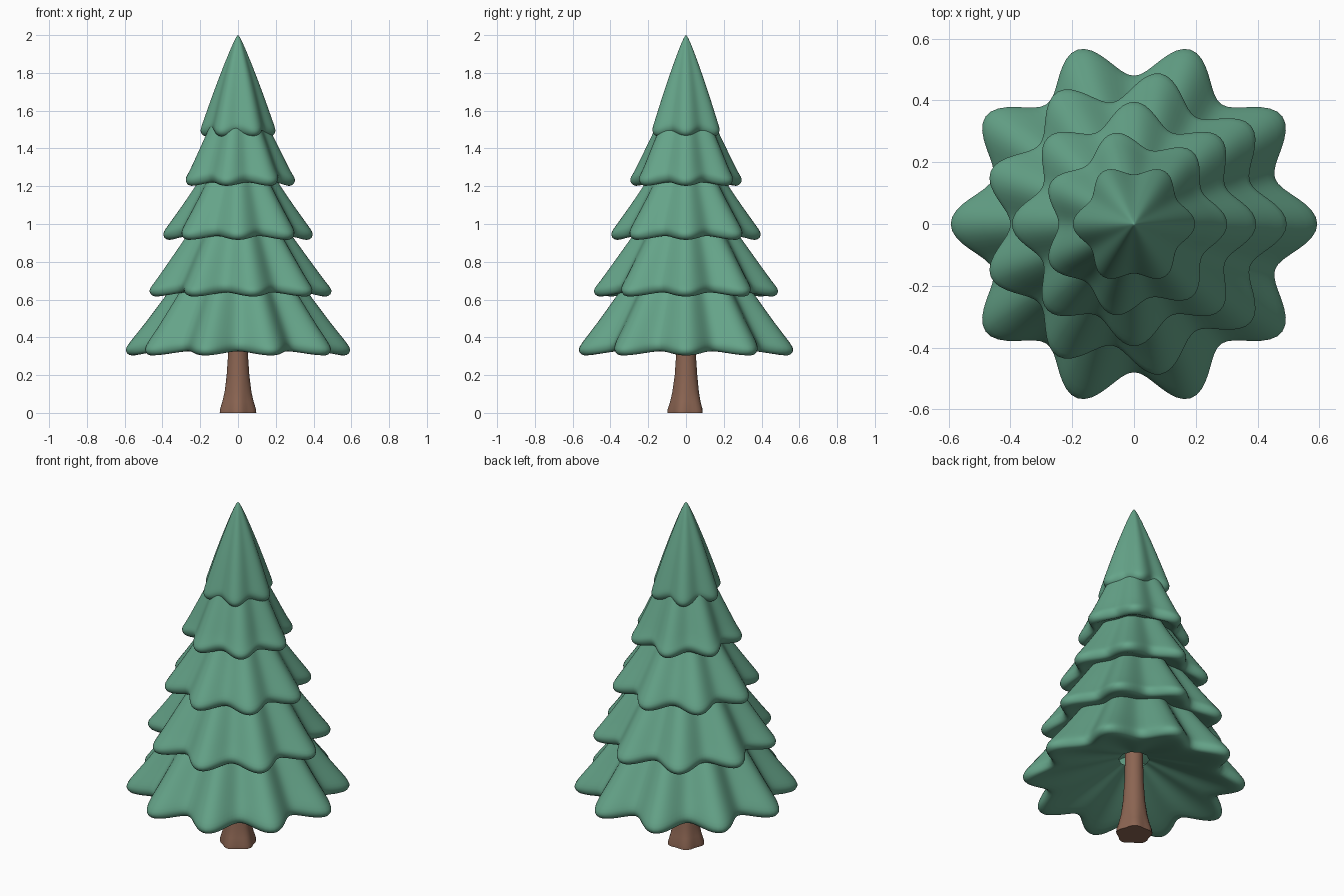
import bpy, bmesh, math

if "Cube" in bpy.data.objects:
    bpy.data.objects.remove(bpy.data.objects["Cube"])


def material(name, rgb):
    m = bpy.data.materials.new(name)
    m.diffuse_color = (*rgb, 1)
    m.use_nodes = True
    m.node_tree.nodes["Principled BSDF"].inputs["Base Color"].default_value = m.diffuse_color
    return m


GREEN = material("pine green", (0.13, 0.37, 0.25))
BROWN = material("bark brown", (0.26, 0.13, 0.085))


def lathe(name, profile, segs, shape, mat, cap_first=False, cap_last=False):
    """Sweep (radius, z) points around z; shape(r, z, angle) bends each ring."""
    bm = bmesh.new()
    rings = []
    for r, z in profile:
        rings.append([bm.verts.new(shape(r, z, 2 * math.pi * i / segs))
                      for i in range(segs)])
    for a, b in zip(rings, rings[1:]):
        for i in range(segs):
            j = (i + 1) % segs
            bm.faces.new((a[i], a[j], b[j], b[i]))
    if cap_first:
        bm.faces.new(rings[0])
    if cap_last:
        bm.faces.new(rings[-1])
    bmesh.ops.recalc_face_normals(bm, faces=bm.faces)
    # open shells: make sure the outside faces away from the axis
    bm.faces.ensure_lookup_table()
    f = bm.faces[0]
    c = f.calc_center_median()
    if f.normal.x * c.x + f.normal.y * c.y < 0:
        bmesh.ops.reverse_faces(bm, faces=bm.faces)
    me = bpy.data.meshes.new(name)
    bm.to_mesh(me)
    bm.free()
    me.materials.append(mat)
    me.shade_smooth()
    ob = bpy.data.objects.new(name, me)
    bpy.context.collection.objects.link(ob)
    return ob


# Foliage tiers: lobes, tip radius, lowest z, outer slope points from the top down
TIERS = [
    (10, 0.60, 0.300, [(0.06, 1.03), (0.20, 0.87), (0.39, 0.615), (0.50, 0.468), (0.57, 0.385)]),
    (9, 0.50, 0.612, [(0.06, 1.27), (0.18, 1.09), (0.30, 0.92), (0.40, 0.785), (0.47, 0.69)]),
    (8, 0.40, 0.912, [(0.05, 1.50), (0.13, 1.36), (0.225, 1.20), (0.31, 1.08), (0.375, 0.99)]),
    (7, 0.305, 1.198, [(0.04, 1.76), (0.10, 1.64), (0.19, 1.46), (0.24, 1.36), (0.285, 1.27)]),
    (6, 0.20, 1.460, [(0.003, 2.0), (0.012, 1.985), (0.035, 1.94), (0.10, 1.78), (0.15, 1.645), (0.187, 1.54)]),
]

for k, (lobes, R, zb, outer) in enumerate(TIERS):
    # rounded lip, then a shallow hollow underside
    lip = [(R, zb + 0.045), (R + 0.002, zb + 0.025), (R - 0.012, zb + 0.004), (R - 0.045, zb)]
    under = [(R * 0.80, zb + 0.02), (R * 0.5, zb + 0.24 * R * 0.55), (min(0.08, R * 0.35), zb + 0.27 * R)]

    def shape(r, z, a, n=lobes, R=R):
        t = min(1, r / R)
        w = math.cos(n * a)
        rr = r * (1 - 0.105 * t ** 0.7 * (1 - w))
        return (rr * math.cos(a), rr * math.sin(a), z + 0.015 * t ** 3 * (1 - w))

    ob = lathe(f"foliage_tier_{k + 1}", outer + lip + under, lobes * 8, shape, GREEN,
               cap_first=True)
    sub = ob.modifiers.new("smooth", 'SUBSURF')
    sub.levels = sub.render_levels = 1


# Trunk with five flared roots, one pointing to the front
def trunk_shape(r, z, a):
    flare = max(0, 1 - z / 0.2)
    rr = r * (1 - 0.07 * flare * (1 - math.cos(5 * (a + math.pi / 2))))
    return (rr * math.cos(a), rr * math.sin(a), z)


trunk = lathe("trunk", [(0.10, 0), (0.098, 0.02), (0.085, 0.06), (0.073, 0.11), (0.06, 0.2),
                        (0.051, 0.33), (0.047, 0.55), (0.04, 0.8)],
              30, trunk_shape, BROWN, cap_first=True, cap_last=True)
bpy.context.view_layer.objects.active = trunk
trunk.select_set(True)
bpy.ops.object.shade_smooth_by_angle(angle=math.radians(40))
